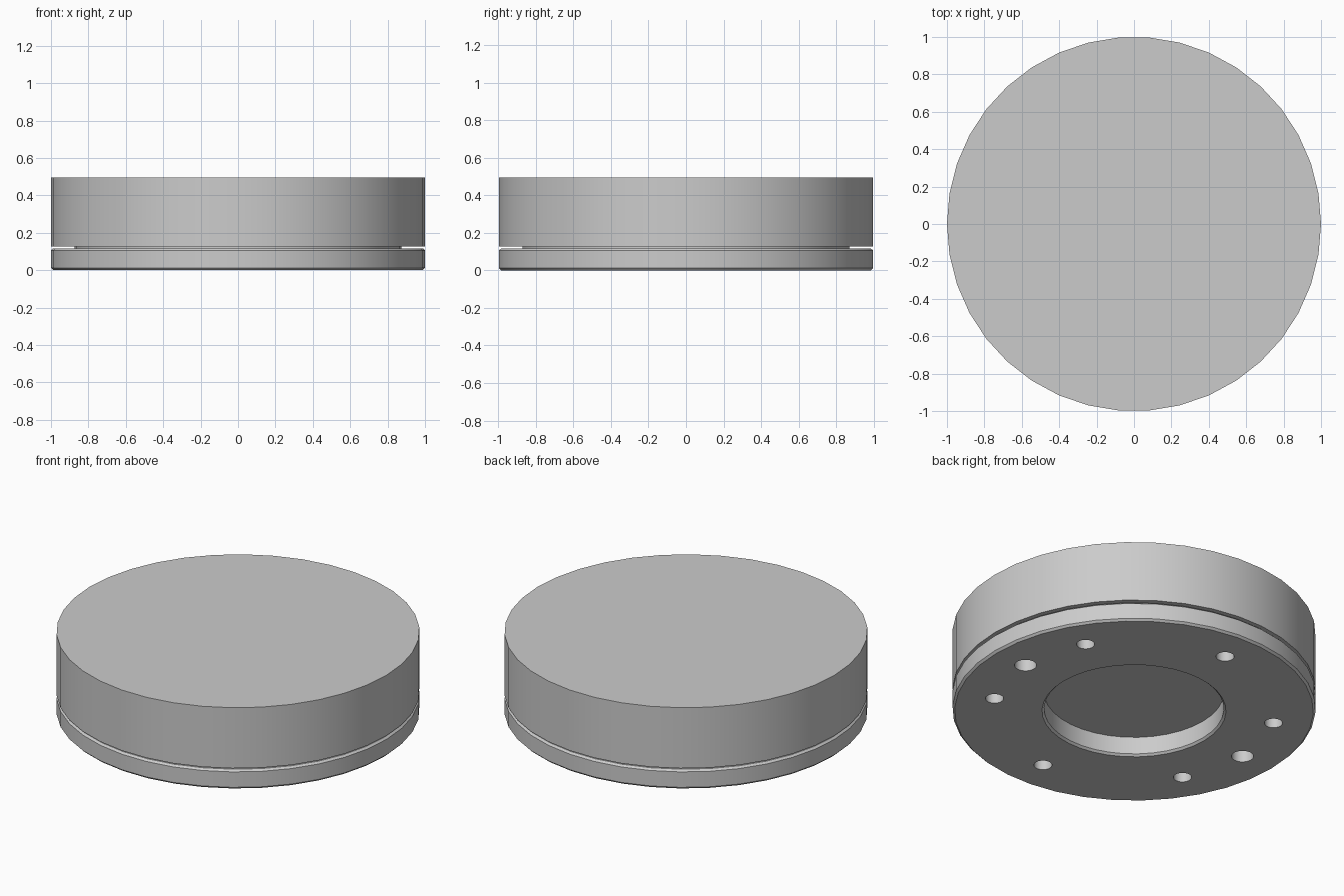
import bpy, bmesh
from math import pi, cos, sin, radians
from mathutils import Vector

cube = bpy.data.objects.get("Cube")
if cube:
    bpy.data.objects.remove(cube, do_unlink=True)

SIDES = 38
FLANGE_TOP = 0.117
BOLT_RADIUS = 0.78

grey = bpy.data.materials.new("plain_grey")
grey.use_nodes = True
grey.diffuse_color = (0.6, 0.6, 0.6, 1)
grey.node_tree.nodes["Principled BSDF"].inputs["Base Color"].default_value = (0.6, 0.6, 0.6, 1)


def lathe(name, profile, closed=False):
    """Spin a list of (radius, height) points around the z axis."""
    bm = bmesh.new()
    verts = [bm.verts.new((r, 0, z)) for r, z in profile]
    pairs = list(zip(verts, verts[1:]))
    if closed:
        pairs.append((verts[-1], verts[0]))
    edges = [bm.edges.new(p) for p in pairs]
    bmesh.ops.spin(bm, geom=verts + edges, cent=(0, 0, 0), axis=(0, 0, 1),
                   angle=2 * pi, steps=SIDES)
    bmesh.ops.remove_doubles(bm, verts=bm.verts, dist=0.0005)
    bmesh.ops.recalc_face_normals(bm, faces=bm.faces)
    mesh = bpy.data.meshes.new(name)
    bm.to_mesh(mesh)
    bm.free()
    mesh.materials.append(grey)
    obj = bpy.data.objects.new(name, mesh)
    bpy.context.collection.objects.link(obj)
    return obj


def drill(obj, radius, angle):
    """Cut a vertical hole through the flange on the bolt circle."""
    a = radians(angle)
    bpy.ops.mesh.primitive_cylinder_add(
        vertices=24, radius=radius, depth=0.4,
        location=(BOLT_RADIUS * cos(a), BOLT_RADIUS * sin(a), 0.05))
    cutter = bpy.context.object
    cutter.name = "hole_cutter"
    cutter.hide_render = True
    cutter.data.materials.append(grey)
    mod = obj.modifiers.new("hole", "BOOLEAN")
    mod.operation = "DIFFERENCE"
    mod.solver = "EXACT"
    mod.object = cutter
    activate(obj)
    bpy.ops.object.modifier_apply(modifier=mod.name)
    bpy.data.objects.remove(cutter, do_unlink=True)


def activate(obj):
    bpy.ops.object.select_all(action="DESELECT")
    obj.select_set(True)
    bpy.context.view_layer.objects.active = obj


# Upper drum with the narrow neck beneath it
drum = lathe("drum", [(0, FLANGE_TOP), (0.875, FLANGE_TOP), (0.875, 0.128),
                      (1, 0.128), (1, 0.496), (0, 0.496)])

# Chamfered base ring with the wide central opening
flange = lathe("base_flange", [
    (0.507, 0), (0.988, 0), (1, 0.012), (1, 0.106), (0.988, FLANGE_TOP),
    (0.495, FLANGE_TOP), (0.495, 0.012)], closed=True)

# Six bolt holes and two larger locating holes
for i in range(6):
    drill(flange, 0.05, 30 + 60 * i)
for angle in (0, 180):
    drill(flange, 0.061, angle)

# Smooth walls, crisp rims
for obj in (drum, flange):
    activate(obj)
    bpy.ops.object.shade_smooth_by_angle(angle=radians(30))
